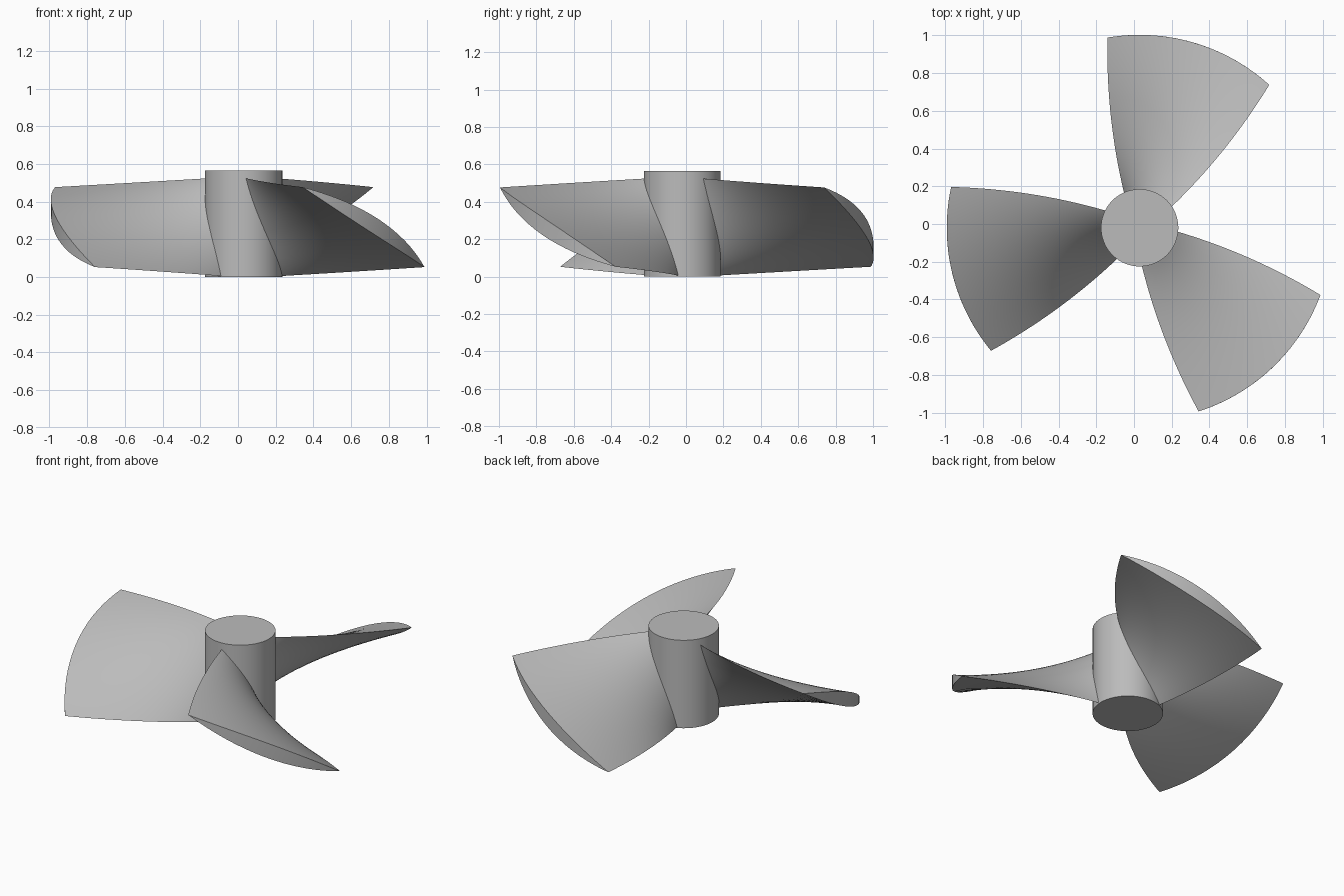
import bpy, bmesh, math
from mathutils import Matrix

cube = bpy.data.objects.get("Cube")
if cube:
    bpy.data.objects.remove(cube)

CENTER = (0.03, -0.02)
HUB_R, HUB_H = 0.205, 0.565
TIP_R = 1.023
N_R, N_S = 24, 24          # steps along the span and across the chord

metal = bpy.data.materials.new("plain grey")
metal.use_nodes = True
grey = (0.5, 0.5, 0.5, 1)
metal.diffuse_color = grey
metal.node_tree.nodes["Principled BSDF"].inputs["Base Color"].default_value = grey


def finish(bm, name):
    bmesh.ops.recalc_face_normals(bm, faces=bm.faces)
    mesh = bpy.data.meshes.new(name)
    bm.to_mesh(mesh)
    bm.free()
    mesh.materials.append(metal)
    obj = bpy.data.objects.new(name, mesh)
    bpy.context.collection.objects.link(obj)
    bpy.ops.object.select_all(action='DESELECT')
    obj.select_set(True)
    bpy.context.view_layer.objects.active = obj
    bpy.ops.object.shade_smooth_by_angle(angle=math.radians(30))
    return obj


def blade_point(t, u, side):
    """Point on the blade: t root to tip, u across the chord, side +1 top / -1 underside."""
    r = 0.19 + (TIP_R - 0.19) * t
    half_w = 0.125 + 0.322 * t + 0.1 * t * (1 - t)
    half_h = 0.26 - 0.048 * t
    chord = math.hypot(half_w, half_h)
    bulge = side * 0.043 * (1 - u * u)
    s = u * half_w + bulge * half_h / chord
    z = 0.265 - u * half_h + bulge * half_w / chord
    a = math.asin(s / r)
    return (r * math.cos(a), r * math.sin(a), z)


def make_blade(name, angle):
    bm = bmesh.new()
    rows = []
    for i in range(N_R + 1):
        t = i / N_R
        us = [-math.cos(math.pi * j / N_S) for j in range(N_S + 1)]
        top = [bm.verts.new(blade_point(t, u, 1)) for u in us]
        low = [bm.verts.new(blade_point(t, u, -1)) for u in us[1:-1]]
        rows.append((top, [top[0]] + low + [top[-1]]))
    # top and underside skins
    for a, b in zip(rows, rows[1:]):
        for k in range(2):
            for j in range(N_S):
                bm.faces.new((a[k][j], a[k][j + 1], b[k][j + 1], b[k][j]))
    # rounded tip and hidden root caps
    for top, low in (rows[0], rows[-1]):
        for j in range(N_S):
            quad = (top[j], top[j + 1], low[j + 1], low[j])
            bm.faces.new(tuple(dict.fromkeys(quad)))
    place = Matrix.Translation((*CENTER, 0)) @ Matrix.Rotation(math.radians(angle), 4, 'Z')
    bm.transform(place)
    return finish(bm, name)


# hub
bm = bmesh.new()
bmesh.ops.create_cone(bm, cap_ends=True, segments=96, radius1=HUB_R, radius2=HUB_R,
                      depth=HUB_H, matrix=Matrix.Translation((*CENTER, HUB_H / 2)))
finish(bm, "hub")

# three twisted blades
for label, turn in (("back", 0), ("right", 120), ("front", 240)):
    make_blade(label + "_blade", 73.7 + turn)
